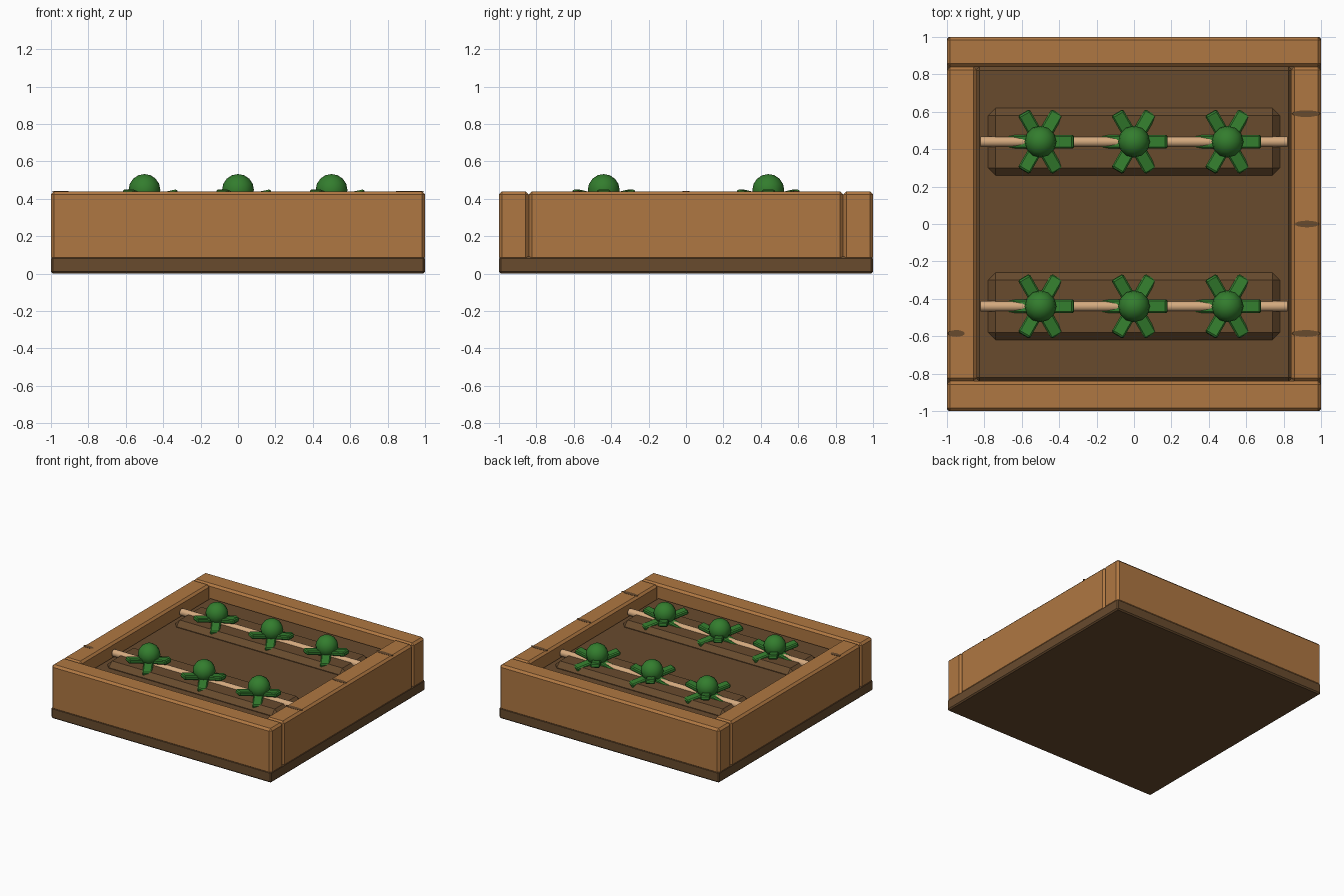
import bpy, bmesh, math
from mathutils import Matrix

if "Cube" in bpy.data.objects:
    bpy.data.objects.remove(bpy.data.objects["Cube"])


def material(name, rgb):
    m = bpy.data.materials.new(name)
    m.diffuse_color = (*rgb, 1)
    m.use_nodes = True
    m.node_tree.nodes["Principled BSDF"].inputs["Base Color"].default_value = m.diffuse_color
    return m


WOOD = material("warm wood", (0.43, 0.186, 0.054))
SOIL = material("dark soil", (0.138, 0.07, 0.027))
GREEN = material("leaf green", (0.033, 0.205, 0.027))
TAN = material("pale stem", (0.66, 0.40, 0.21))


def finish(name, bm, mat, smooth=False):
    me = bpy.data.meshes.new(name)
    bm.to_mesh(me)
    bm.free()
    me.materials.append(mat)
    for p in me.polygons:
        p.use_smooth = smooth
    ob = bpy.data.objects.new(name, me)
    bpy.context.collection.objects.link(ob)
    return ob


def box(name, lo, hi, mat, bevel, rot=None):
    """Chamfered box between two corners; rot turns it about its centre."""
    size = [b - a for a, b in zip(lo, hi)]
    mid = [(a + b) / 2 for a, b in zip(lo, hi)]
    bm = bmesh.new()
    bmesh.ops.create_cube(bm, size=1, matrix=Matrix.Diagonal((*size, 1)))
    bmesh.ops.bevel(bm, geom=bm.edges[:], offset=bevel, segments=1, affect='EDGES')
    bm.transform(Matrix.Translation(mid) @ (rot or Matrix()))
    return finish(name, bm, mat)


# Base tray and soil fill
box("base", (-1, -1, 0), (1, 1, 0.09), SOIL, 0.01)
box("soil_bed", (-0.85, -0.845, 0.05), (0.85, 0.845, 0.335), SOIL, 0.025)

# Plank frame
for s, n in ((-1, "front"), (1, "back")):
    y0, y1 = sorted((s * 0.84, s))
    box(n + "_plank", (-1, y0, 0.07), (1, y1, 0.44), WOOD, 0.017)
for s, n in ((-1, "left"), (1, "right")):
    x0, x1 = sorted((s * 0.84, s))
    box(n + "_plank", (x0, -0.84, 0.07), (x1, 0.84, 0.44), WOOD, 0.017)

# Dark knots on the side planks
for i, (x, y, w) in enumerate(((0.92, 0.59, 0.075), (0.925, 0.0, 0.065),
                               (0.92, -0.585, 0.075), (-0.95, -0.585, 0.045))):
    bm = bmesh.new()
    bmesh.ops.create_cone(bm, cap_ends=True, segments=16, radius1=1, radius2=1, depth=1,
                          matrix=Matrix.Translation((x, y, 0.44)) @ Matrix.Diagonal((w, 0.018, 0.003, 1)))
    finish(f"wood_knot_{i}", bm, SOIL)

# Two planted rows
for row, y in enumerate((-0.44, 0.44)):
    box(f"soil_ridge_{row}", (-0.78, y - 0.18, 0.28), (0.78, y + 0.18, 0.38), SOIL, 0.04)
    # Runner stem lying in the ridge
    bm = bmesh.new()
    bmesh.ops.create_cone(bm, cap_ends=True, segments=12, radius1=0.028, radius2=0.028, depth=1.64,
                          matrix=Matrix.Translation((0, y, 0.372)) @ Matrix.Rotation(math.pi / 2, 4, 'Y'))
    stem = finish(f"stem_{row}", bm, TAN, True)
    for p in stem.data.polygons:
        p.use_smooth = abs(p.normal.x) < 0.5

    for col, x in enumerate((-0.5, 0, 0.5)):
        # Round head
        bm = bmesh.new()
        bmesh.ops.create_uvsphere(bm, u_segments=12, v_segments=8, radius=0.085,
                                  matrix=Matrix.Translation((x, y, 0.447)))
        finish(f"plant_head_{row}_{col}", bm, GREEN, True)
        # Three crossed, tilted bars make six leaves
        for k in range(3):
            rot = Matrix.Rotation(k * math.tau / 3, 4, 'Z') @ Matrix.Rotation(-0.2, 4, 'Y')
            box(f"leaf_pair_{row}_{col}_{k}", (x - 0.182, y - 0.036, 0.38), (x + 0.182, y + 0.036, 0.415),
                GREEN, 0.008, rot)
